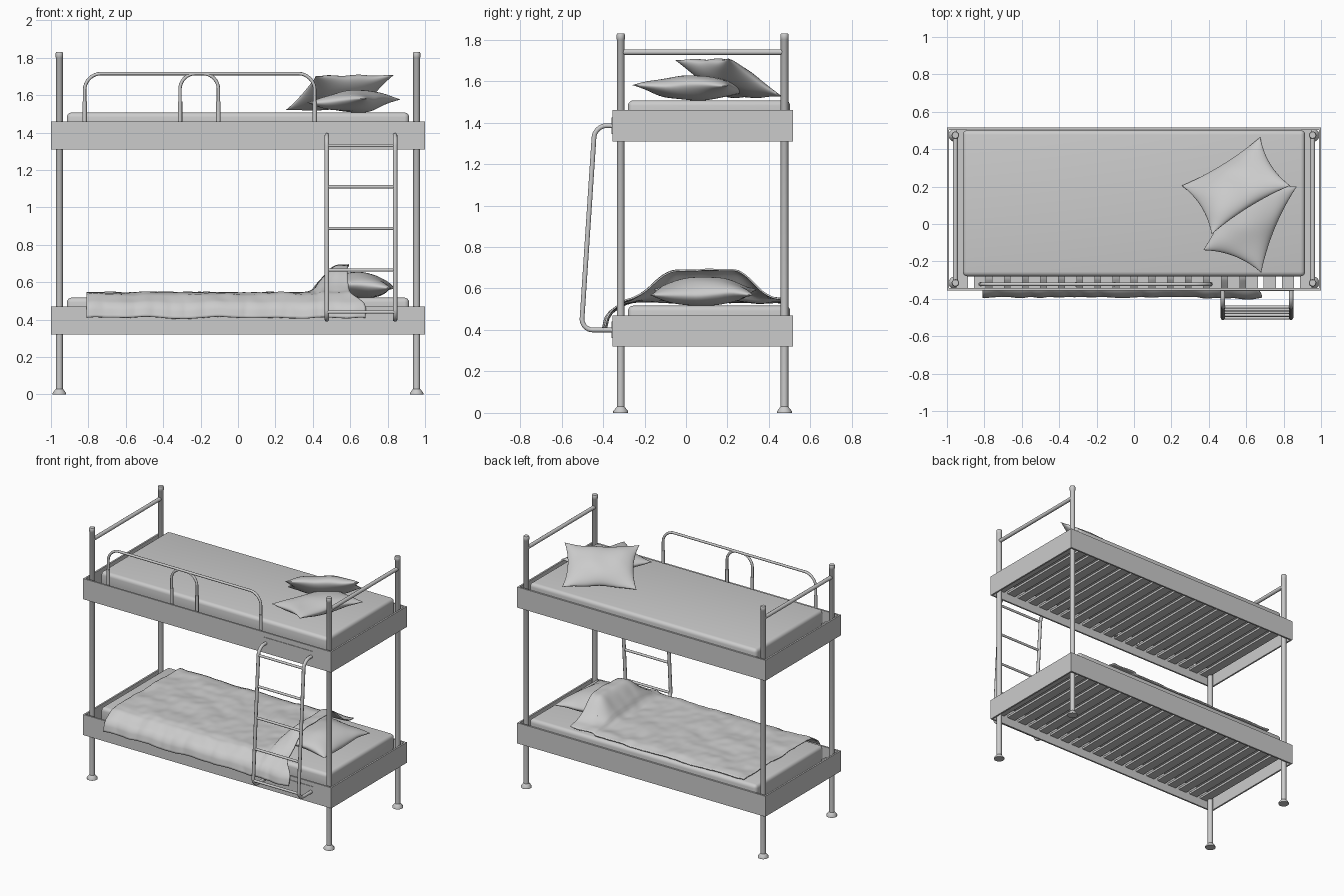
import bpy, bmesh, math
from mathutils import Vector, noise

if "Cube" in bpy.data.objects:
    bpy.data.objects.remove(bpy.data.objects["Cube"])


def finish(name, bm, smooth=True, angle=40):
    bmesh.ops.recalc_face_normals(bm, faces=bm.faces)
    me = bpy.data.meshes.new(name)
    bm.to_mesh(me)
    bm.free()
    if smooth:
        me.shade_smooth()
        me.set_sharp_from_angle(angle=math.radians(angle))
    ob = bpy.data.objects.new(name, me)
    bpy.context.collection.objects.link(ob)
    return ob


def box(name, x0, x1, y0, y1, z0, z1, bevel=0, segs=4):
    bm = bmesh.new()
    bmesh.ops.create_cube(bm, size=1)
    for v in bm.verts:
        v.co = ((x0 + x1) / 2 + v.co.x * (x1 - x0), (y0 + y1) / 2 + v.co.y * (y1 - y0),
                (z0 + z1) / 2 + v.co.z * (z1 - z0))
    if bevel:
        bmesh.ops.bevel(bm, geom=bm.edges[:], offset=bevel, segments=segs, profile=0.5, affect='EDGES')
    return finish(name, bm, bool(bevel))


def lathe(name, x, y, profile, n=20):
    bm = bmesh.new()
    vs = [bm.verts.new((x + r, y, z)) for r, z in profile]
    es = [bm.edges.new(p) for p in zip(vs, vs[1:])]
    bmesh.ops.spin(bm, geom=vs + es, cent=(x, y, 0), axis=(0, 0, 1), angle=2 * math.pi, steps=n)
    bmesh.ops.remove_doubles(bm, verts=bm.verts, dist=1e-5)
    return finish(name, bm)


def tube(name, pts, r, fillet=0):
    pts = [Vector(p) for p in pts]
    path = [pts[0]]
    for a, p, b in zip(pts, pts[1:], pts[2:]):
        s, e = p + (a - p).normalized() * fillet, p + (b - p).normalized() * fillet
        for i in range(9):
            t = i / 8
            w = 1.3  # rational weight keeps the bend close to round
            k = (1 - t) ** 2 + w * t * (1 - t) + t * t
            path.append((s * (1 - t) ** 2 + p * w * t * (1 - t) + e * t * t) / k)
    path.append(pts[-1])
    cu = bpy.data.curves.new(name, 'CURVE')
    cu.dimensions = '3D'
    cu.bevel_depth, cu.bevel_resolution, cu.use_fill_caps = r, 3, True
    sp = cu.splines.new('POLY')
    sp.points.add(len(path) - 1)
    for q, c in zip(sp.points, path):
        q.co = (*c, 1)
    ob = bpy.data.objects.new(name, cu)
    bpy.context.collection.objects.link(ob)
    return ob


def pillow(name, c, a, b, t, n=28):
    c, a, b = Vector(c), Vector(a), Vector(b)
    up = a.cross(b).normalized()
    bm = bmesh.new()
    for side in (1, -1):
        rows = []
        for i in range(n + 1):
            u = math.sin((i / n - 0.5) * math.pi)
            row = []
            for j in range(n + 1):
                v = math.sin((j / n - 0.5) * math.pi)
                h = t * ((1 - u * u) * (1 - v * v)) ** 0.55
                p = c + a * u * (1 - 0.12 * (1 - v * v)) + b * v * (1 - 0.14 * (1 - u * u)) + up * h * side
                p.z += 0.012 * noise.noise(p * 7)
                row.append(bm.verts.new(p))
            rows.append(row)
        for r0, r1 in zip(rows, rows[1:]):
            for j in range(n):
                bm.faces.new((r0[j], r1[j], r1[j + 1], r0[j + 1]))
    bmesh.ops.remove_doubles(bm, verts=bm.verts, dist=1e-4)
    return finish(name, bm, angle=120)


def step(a, b, x):
    t = min(1, max(0, (x - a) / (b - a)))
    return t * t * (3 - 2 * t)


# Posts with flared feet and caps, head and foot rails
for x in (-0.955, 0.955):
    for y in (-0.315, 0.475):
        lathe("post", x, y, [(0, 0), (0.036, 0), (0.036, 0.008), (0.022, 0.026), (0.0185, 0.03), (0.0185, 1.80),
                             (0.02, 1.802), (0.02, 1.824), (0.017, 1.83), (0, 1.83)])
    tube("end_rail", [(x, -0.315, 1.74), (x, 0.475, 1.74)], 0.014)

# Two bed frames: side boards, slats, mattress
T = 0.012
for level, z in (("lower", 0.32), ("upper", 1.31)):
    top = z + 0.15
    box(level + "_front_board", -1, 1, -0.355, -0.355 + T, z, top)
    box(level + "_back_board", -1, 1, 0.515 - T, 0.515, z, top)
    for s in (-1, 1):
        box(level + "_end_board", min(s, s * (1 - T)), max(s, s * (1 - T)), -0.355 + T, 0.515 - T, z, top)
    for i in range(20):
        x = -0.92 + i * 1.84 / 19
        box(level + "_slat", x - 0.033, x + 0.033, -0.343, 0.503, z + 0.06, z + 0.075)
    box(level + "_mattress", -0.915, 0.915, -0.28, 0.502, z + 0.075, z + 0.197, 0.025)

# Guard rail and its inner loop, with thicker sleeves
for name, x0, x1, f in (("guard_rail", -0.82, 0.41, 0.085), ("guard_loop", -0.31, -0.105, 0.08)):
    y = -0.322
    tube(name, [(x0, y, 1.40), (x0, y, 1.715), (x1, y, 1.715), (x1, y, 1.40)], 0.009, f)
    for x in (x0, x1):
        tube(name + "_sleeve", [(x, y, 1.38), (x, y, 1.55), (x, y, 1.565)], 0.012)

# Ladder
for x in (0.475, 0.84):
    tube("ladder_side", [(x, -0.35, 1.385), (x, -0.44, 1.385), (x, -0.505, 0.4), (x, -0.35, 0.4)], 0.012, 0.055)
for z in (1.33, 1.11, 0.887, 0.665, 0.44):
    y = -0.505 + 0.065 * (z - 0.4) / 0.985
    tube("ladder_rung", [(0.475, y, z), (0.84, y, z)], 0.009)
for z in (0.40, 1.385):
    box("ladder_plate", 0.46, 0.855, -0.359, -0.354, z - 0.04, z + 0.04)

# Pillows
pillow("upper_pillow_leaning", (0.545, 0.205, 1.612), (0.21, 0.13, 0), (0.08, -0.13, 0.09), 0.062)
pillow("upper_pillow_flat", (0.62, 0.03, 1.567), (0.095, 0.23, 0), (0.155, -0.06, 0.01), 0.06)
pillow("lower_pillow", (0.645, 0.085, 0.583), (0.01, 0.25, 0), (0.185, -0.01, -0.012), 0.066)

# Blanket draped over the mattress, front board and pillow
section = [(0.49, 0.522), (0.44, 0.532), (-0.24, 0.534), (-0.29, 0.525), (-0.355, 0.487), (-0.374, 0.46), (-0.385, 0.41)]
lens = [0]
for p, q in zip(section, section[1:]):
    lens.append(lens[-1] + math.dist(p, q))


def along(d):
    for i in range(len(lens) - 1):
        if d <= lens[i + 1] or i == len(lens) - 2:
            t = (d - lens[i]) / (lens[i + 1] - lens[i])
            p, q = section[i], section[i + 1]
            return p[0] + (q[0] - p[0]) * t, p[1] + (q[1] - p[1]) * t


bm = bmesh.new()
nu, nv = 130, 70
rows = []
for i in range(nu + 1):
    row = []
    for j in range(nv + 1):
        y, z = along(lens[-1] * j / nv)
        u = i / nu
        hang = step(-0.28, -0.38, y) if y > -0.28 else step(0.28, 0.38, -y)
        x = -0.81 + u * (1.40 + 0.09 * hang + 0.02 * noise.noise(Vector((y * 5, 3, 0))))
        rise = step(0.36, 0.54, x) * (1 - step(0.14, 0.36, abs(y - 0.085)))
        fold = 0.012 * step(0.405, 0.425, x + 0.05 * (y - 0.1))
        wrinkle = noise.noise(Vector((x * 6, y * 7, 1))) + 0.5 * noise.noise(Vector((x * 15, y * 13, 5)))
        z += 0.135 * rise + fold * (1 - hang) + 0.010 * wrinkle * (1 - 0.6 * hang) + 0.006 * (1 - hang)
        y -= hang * (0.5 * fold + 0.014 * abs(noise.noise(Vector((x * 9, z * 3, 2)))))
        z += hang * 0.016 * noise.noise(Vector((x * 5, 0, 8)))
        row.append(bm.verts.new((x, y, z)))
    rows.append(row)
for r0, r1 in zip(rows, rows[1:]):
    for j in range(nv):
        bm.faces.new((r0[j], r1[j], r1[j + 1], r0[j + 1]))
blanket = finish("blanket", bm, angle=80)
mod = blanket.modifiers.new("thickness", 'SOLIDIFY')
mod.thickness, mod.offset = 0.008, 0
